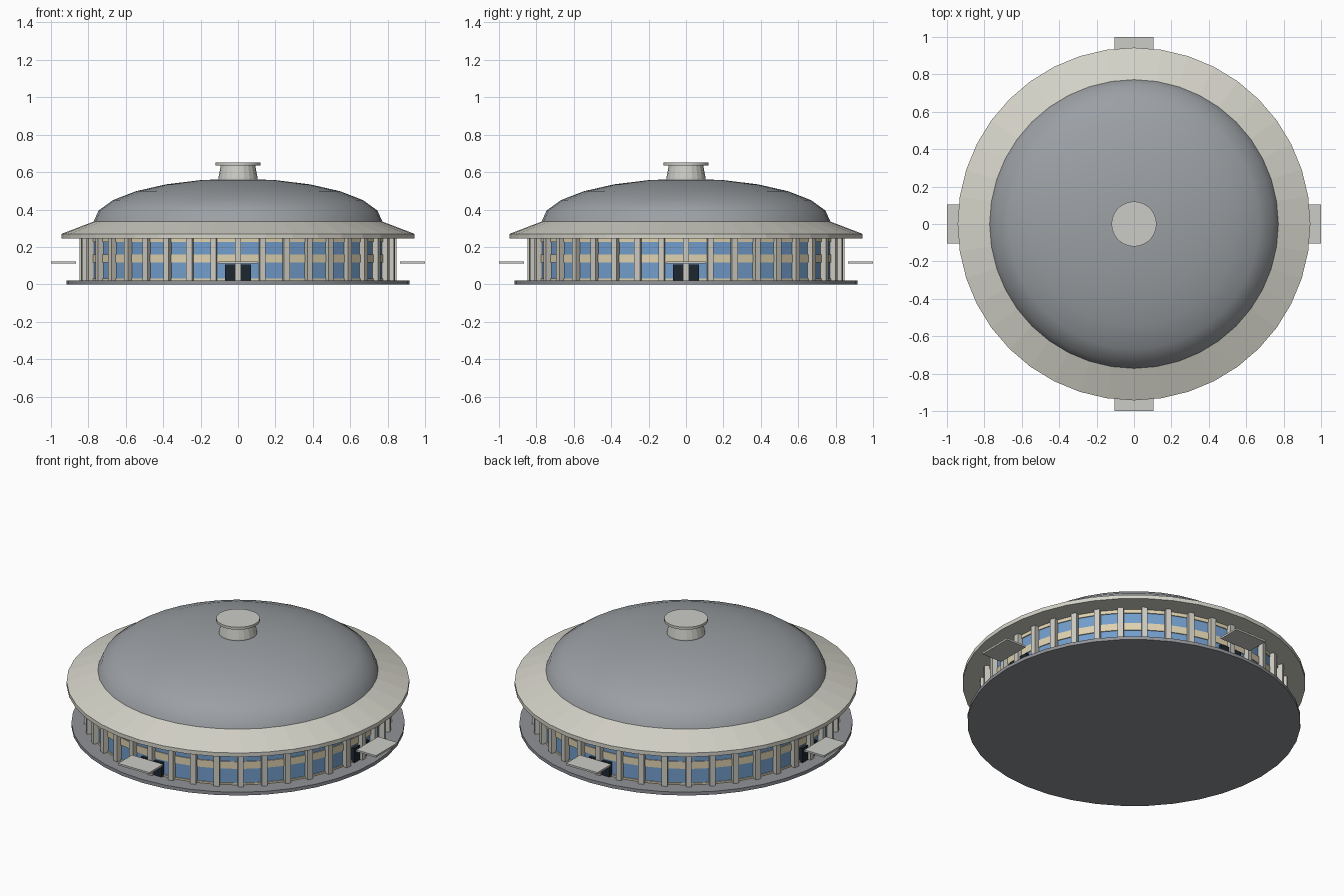
import bpy, bmesh, math
from mathutils import Matrix, Vector

if "Cube" in bpy.data.objects:
    bpy.data.objects.remove(bpy.data.objects["Cube"])

N = 40  # bays around the building


def mat(name, rgb):
    m = bpy.data.materials.new(name)
    m.diffuse_color = (*rgb, 1)
    m.use_nodes = True
    m.node_tree.nodes["Principled BSDF"].inputs["Base Color"].default_value = m.diffuse_color
    return m


CONCRETE = mat("pale concrete", (0.66, 0.65, 0.58))
COLUMN = mat("column stone", (0.60, 0.59, 0.53))
TRIM = mat("light grey trim", (0.60, 0.60, 0.57))
ROOF = mat("roof grey", (0.33, 0.35, 0.37))
PLINTH = mat("plinth grey", (0.28, 0.29, 0.31))
GLASS = mat("blue glass", (0.17, 0.34, 0.60))
BEIGE = mat("beige panel", (0.73, 0.64, 0.43))
DOOR = mat("dark door", (0.012, 0.02, 0.03))


def finish(bm, name, mats, smooth=None):
    bmesh.ops.recalc_face_normals(bm, faces=bm.faces)
    me = bpy.data.meshes.new(name)
    bm.to_mesh(me)
    bm.free()
    for m in mats:
        me.materials.append(m)
    ob = bpy.data.objects.new(name, me)
    bpy.context.collection.objects.link(ob)
    if smooth:
        bpy.context.view_layer.objects.active = ob
        ob.select_set(True)
        bpy.ops.object.shade_smooth_by_angle(angle=math.radians(smooth))
        ob.select_set(False)
    return ob


def lathe(name, profile, mats, n=N, smooth=None, rule=None):
    """Revolve (radius, z) points about z; radius 0 closes to a pole."""
    bm = bmesh.new()
    rings = []
    for r, z in profile:
        if r == 0:
            rings.append([bm.verts.new((0, 0, z))] * n)
        else:
            rings.append([bm.verts.new((r * math.cos(2 * math.pi * i / n),
                                        r * math.sin(2 * math.pi * i / n), z)) for i in range(n)])
    for a, b in zip(rings, rings[1:]):
        for i in range(n):
            j = (i + 1) % n
            f = bm.faces.new(list(dict.fromkeys((a[i], a[j], b[j], b[i]))))
            if rule:
                f.material_index = rule(f.calc_center_median().z)
    return finish(bm, name, mats, smooth)


def ring_of_boxes(name, count, lo, hi, material):
    """Box given as (radial, tangential, z) bounds, repeated around z."""
    bm = bmesh.new()
    lo, hi = Vector(lo), Vector(hi)
    for i in range(count):
        m = (Matrix.Rotation(2 * math.pi * i / count, 4, 'Z')
             @ Matrix.Translation((lo + hi) / 2) @ Matrix.Diagonal((*(hi - lo), 1)))
        bmesh.ops.create_cube(bm, size=1, matrix=m)
    return finish(bm, name, [material])


# Ground plinth
lathe("plinth", [(0, 0), (0.917, 0), (0.917, 0.02), (0, 0.02)], [PLINTH], smooth=30)

# Banded wall: recessed glass between beige panels
G, P = 0.817, 0.822
lathe("banded_wall",
      [(P, 0.02), (P, 0.03), (G, 0.03), (G, 0.117), (P, 0.117), (P, 0.16),
       (G, 0.16), (G, 0.225), (P, 0.225), (P, 0.25)],
      [BEIGE, GLASS],
      rule=lambda z: 1 if 0.031 < z < 0.116 or 0.161 < z < 0.224 else 0)

# Columns, doors and entrance canopies
ring_of_boxes("columns", N, (0.805, -0.016, 0.02), (0.847, 0.016, 0.25), COLUMN)
ring_of_boxes("doors", 4, (0.80, -0.07, 0.02), (0.832, 0.07, 0.106), DOOR)
ring_of_boxes("canopies", 4, (0.867, -0.105, 0.111), (1.0, 0.105, 0.122), TRIM)

# Sloping eave ring
lathe("eave", [(0.80, 0.246), (0.943, 0.246), (0.943, 0.27), (0.765, 0.338), (0.74, 0.338)],
      [CONCRETE])

# Shallow dome
dome = [(0.772 * math.cos(math.radians(a)), 0.335 + 0.23 * math.sin(math.radians(a)))
        for a in range(0, 90, 15)] + [(0, 0.565)]
lathe("dome", dome, [ROOF], smooth=60)

# Roof lantern and its cap
lathe("lantern", [(0.105, 0.555), (0.105, 0.567), (0.092, 0.637)], [TRIM], n=20)
lathe("lantern_cap", [(0, 0.635), (0.12, 0.635), (0.12, 0.65), (0, 0.65)], [TRIM], smooth=30)
